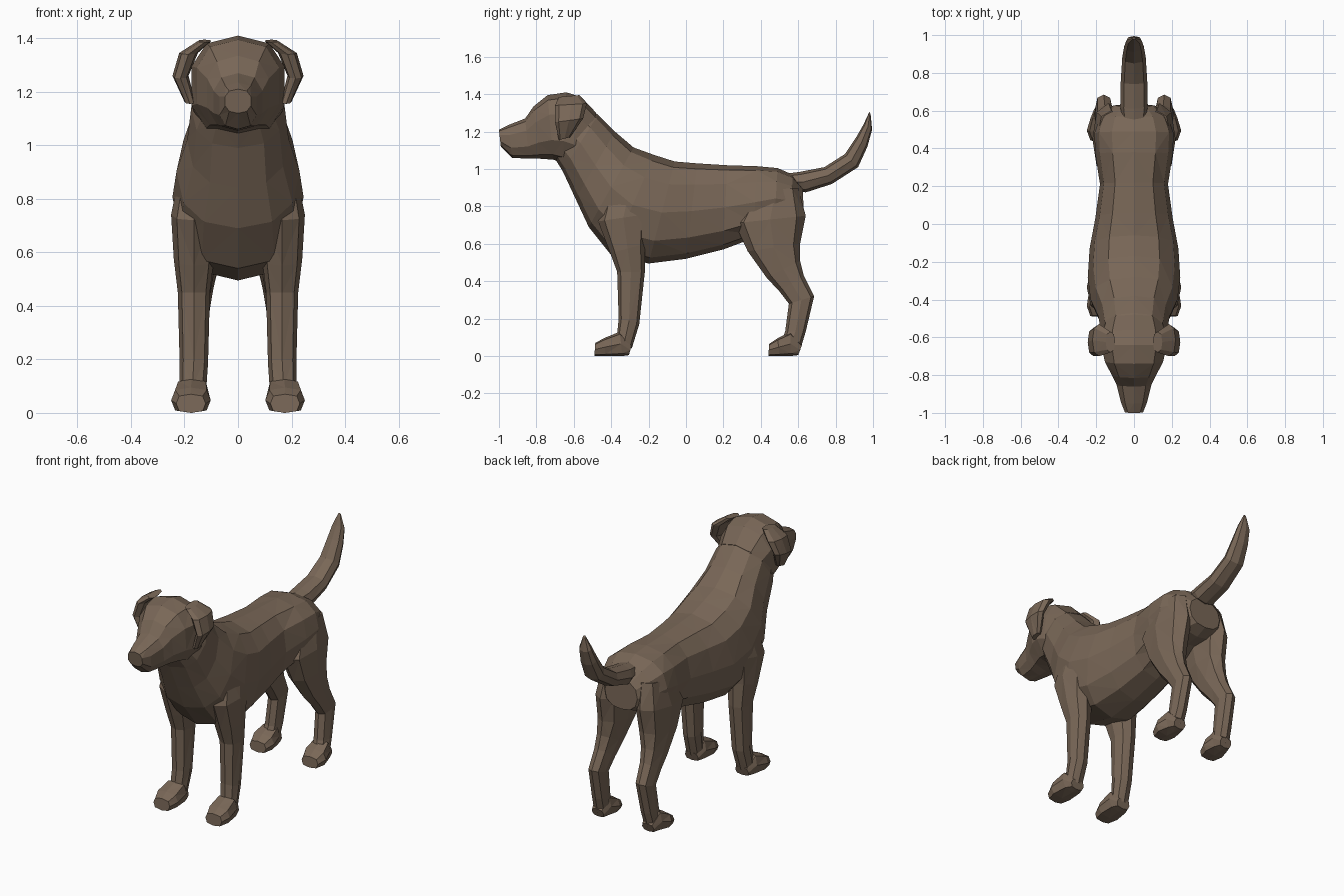
import bpy, bmesh, math

coat = bpy.data.materials.new("brown coat")
coat.diffuse_color = (0.19, 0.135, 0.095, 1)


def loft(name, rings, sides=8, square=0.85):
    """Closed skin through rings: (y1, z1, y2, z2, half_width, centre_x).
    The two points are the ring's outer edges in side profile."""
    bm = bmesh.new()
    loops = []
    for y1, z1, y2, z2, hw, cx in rings:
        loop = []
        for i in range(sides):
            a = 2 * math.pi * i / sides
            c, s = [math.copysign(abs(v) ** square, v) if abs(v) > 1e-6 else 0
                    for v in (math.cos(a), math.sin(a))]
            loop.append(bm.verts.new((cx + hw * s,
                                      (y1 + y2) / 2 + c * (y1 - y2) / 2,
                                      (z1 + z2) / 2 + c * (z1 - z2) / 2)))
        loops.append(loop)
    for a, b in zip(loops, loops[1:]):
        for i in range(sides):
            j = (i + 1) % sides
            bm.faces.new((a[i], a[j], b[j], b[i]))
    bm.faces.new(loops[0])
    bm.faces.new(loops[-1])
    bmesh.ops.triangulate(bm, faces=bm.faces[:])
    bmesh.ops.recalc_face_normals(bm, faces=bm.faces[:])
    mesh = bpy.data.meshes.new(name)
    bm.to_mesh(mesh)
    bm.free()
    mesh.materials.append(coat)
    ob = bpy.data.objects.new(name, mesh)
    bpy.context.collection.objects.link(ob)
    return ob


def centred(rings):
    return [(*r, 0) for r in rings]


def pair(name, rings, **kw):
    return [loft(f"{name}_{tag}", [(*r[:5], r[5] * s) for r in rings], **kw)
            for tag, s in (("left", 1), ("right", -1))]


# Neck, chest, belly and rump
body = loft("body", centred([
    (-0.56, 1.35, -0.71, 1.07, 0.14),
    (-0.47, 1.29, -0.66, 0.99, 0.175),
    (-0.38, 1.20, -0.59, 0.84, 0.19),
    (-0.28, 1.115, -0.52, 0.69, 0.23),
    (-0.17, 1.075, -0.40, 0.54, 0.245),
    (-0.06, 1.04, -0.20, 0.495, 0.235),
    (0.06, 1.03, 0.0, 0.52, 0.205),
    (0.22, 1.02, 0.20, 0.57, 0.18),
    (0.38, 1.015, 0.36, 0.63, 0.205),
    (0.49, 1.005, 0.47, 0.68, 0.21),
    (0.57, 0.97, 0.56, 0.69, 0.18),
    (0.625, 0.90, 0.63, 0.72, 0.11)]), sides=12)

# Skull and muzzle
head = loft("head", centred([
    (-1.0, 1.21, -0.99, 1.12, 0.05),
    (-0.95, 1.235, -0.93, 1.06, 0.072),
    (-0.86, 1.27, -0.84, 1.055, 0.095),
    (-0.815, 1.335, -0.78, 1.055, 0.12),
    (-0.74, 1.395, -0.71, 1.05, 0.16),
    (-0.64, 1.41, -0.66, 1.035, 0.18),
    (-0.56, 1.385, -0.62, 1.02, 0.175),
    (-0.48, 1.30, -0.56, 1.02, 0.15)]), sides=10, square=0.8)

# Hanging ears
ears = pair("ear", [
    (-0.68, 1.385, -0.57, 1.395, 0.025, 0.125),
    (-0.70, 1.34, -0.53, 1.35, 0.035, 0.185),
    (-0.70, 1.25, -0.55, 1.27, 0.03, 0.215),
    (-0.68, 1.155, -0.62, 1.17, 0.02, 0.18)])

# Upswept tail
tail = loft("tail", centred([
    (0.50, 0.97, 0.58, 0.89, 0.06),
    (0.61, 0.985, 0.64, 0.875, 0.073),
    (0.74, 1.01, 0.78, 0.92, 0.07),
    (0.85, 1.08, 0.92, 1.01, 0.062),
    (0.91, 1.17, 0.97, 1.12, 0.052),
    (0.95, 1.24, 0.995, 1.21, 0.04),
    (0.98, 1.305, 0.987, 1.295, 0.008)]))

# Front legs and paws
front_legs = pair("front_leg", [
    (-0.42, 0.92, -0.17, 0.92, 0.065, 0.15),
    (-0.47, 0.72, -0.20, 0.76, 0.085, 0.165),
    (-0.405, 0.55, -0.22, 0.60, 0.075, 0.165),
    (-0.368, 0.45, -0.22, 0.45, 0.06, 0.165),
    (-0.36, 0.20, -0.25, 0.17, 0.053, 0.165),
    (-0.37, 0.10, -0.29, 0.04, 0.05, 0.17)])
front_paws = pair("front_paw", [
    (-0.29, 0.06, -0.305, 0.005, 0.045, 0.17),
    (-0.355, 0.13, -0.34, 0.0, 0.065, 0.172),
    (-0.44, 0.095, -0.43, 0.0, 0.074, 0.176),
    (-0.485, 0.07, -0.49, 0.0, 0.055, 0.176)], square=0.65)

# Hind legs and paws
hind_legs = pair("hind_leg", [
    (0.36, 0.88, 0.60, 0.90, 0.07, 0.12),
    (0.26, 0.71, 0.64, 0.75, 0.085, 0.135),
    (0.33, 0.56, 0.61, 0.60, 0.075, 0.14),
    (0.43, 0.42, 0.61, 0.51, 0.058, 0.15),
    (0.50, 0.345, 0.63, 0.43, 0.05, 0.155),
    (0.55, 0.28, 0.685, 0.32, 0.045, 0.16),
    (0.53, 0.13, 0.64, 0.13, 0.045, 0.165),
    (0.51, 0.08, 0.61, 0.03, 0.045, 0.17)])
hind_paws = pair("hind_paw", [
    (0.62, 0.06, 0.60, 0.005, 0.04, 0.17),
    (0.56, 0.13, 0.56, 0.0, 0.058, 0.172),
    (0.49, 0.095, 0.50, 0.0, 0.074, 0.176),
    (0.445, 0.065, 0.44, 0.0, 0.055, 0.176)], square=0.65)

# Fuse the limbs, head and tail into one continuous skin
parts = [head, tail] + ears + front_legs + front_paws + hind_legs + hind_paws
bpy.context.view_layer.objects.active = body
for part in parts:
    mod = body.modifiers.new("fuse_" + part.name, "BOOLEAN")
    mod.operation, mod.solver, mod.object = "UNION", "EXACT", part
    bpy.ops.object.modifier_apply(modifier=mod.name)
    bpy.data.objects.remove(part)
